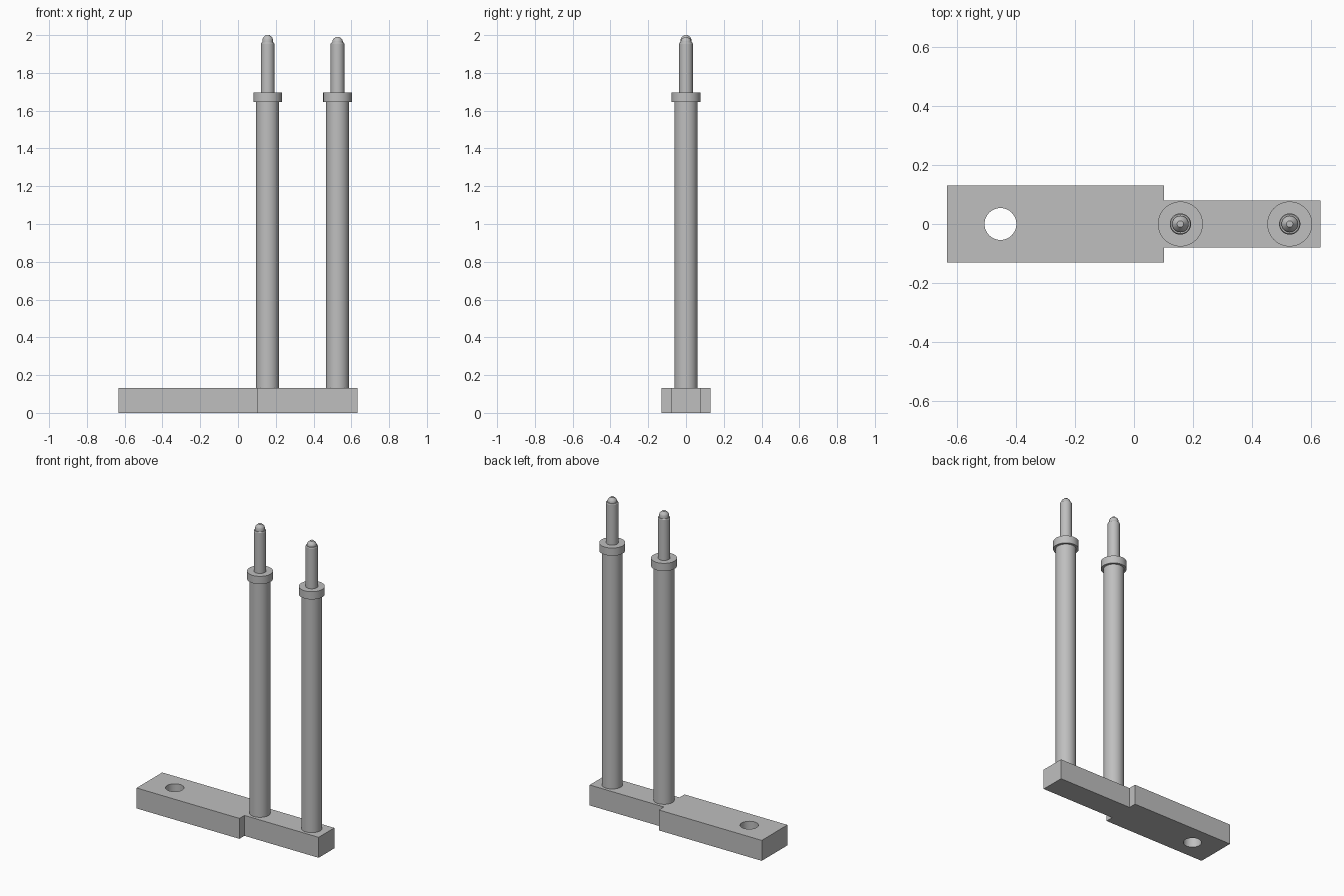
import bpy, math

if "Cube" in bpy.data.objects:
    bpy.data.objects.remove(bpy.data.objects["Cube"])

grey = bpy.data.materials.new("plain_grey")
grey.diffuse_color = (0.52, 0.52, 0.52, 1)
grey.use_nodes = True
grey.node_tree.nodes["Principled BSDF"].inputs["Base Color"].default_value = grey.diffuse_color


def finish(obj):
    bpy.ops.object.select_all(action='DESELECT')
    obj.select_set(True)
    bpy.context.view_layer.objects.active = obj
    bpy.ops.object.shade_smooth_by_angle(angle=math.radians(30))


def lathe(name, profile, x, segments=48):
    """Revolve (radius, z) points around a vertical axis at x, capped at both ends."""
    verts, faces = [], []
    for r, z in profile:
        for i in range(segments):
            a = 2 * math.pi * i / segments
            verts.append((r * math.cos(a), r * math.sin(a), z))
    for k in range(len(profile) - 1):
        for i in range(segments):
            j = (i + 1) % segments
            lo, hi = k * segments, (k + 1) * segments
            faces.append((lo + i, lo + j, hi + j, hi + i))
    faces.append(tuple(reversed(range(segments))))
    faces.append(tuple(range(len(verts) - segments, len(verts))))
    mesh = bpy.data.meshes.new(name)
    mesh.from_pydata(verts, [], faces)
    mesh.materials.append(grey)
    obj = bpy.data.objects.new(name, mesh)
    obj.location.x = x
    bpy.context.collection.objects.link(obj)
    finish(obj)


# Stepped base plate with a round mounting hole, extruded from its outline
BASE_H = 0.132
outline = [(-0.633, -0.131), (0.102, -0.131), (0.102, -0.08), (0.632, -0.08),
           (0.632, 0.08), (0.102, 0.08), (0.102, 0.131), (-0.633, 0.131)]
hole = [(-0.452 + 0.054 * math.cos(2 * math.pi * i / 48),
         0.054 * math.sin(2 * math.pi * i / 48)) for i in range(48)]
curve = bpy.data.curves.new("base_plate", 'CURVE')
curve.dimensions = '2D'
curve.fill_mode = 'BOTH'
curve.extrude = BASE_H / 2
for loop in (outline, hole):
    spline = curve.splines.new('POLY')
    spline.points.add(len(loop) - 1)
    for point, (x, y) in zip(spline.points, loop):
        point.co = (x, y, 0, 1)
    spline.use_cyclic_u = True
curve.materials.append(grey)
base = bpy.data.objects.new("base_plate", curve)
base.location.z = BASE_H / 2
bpy.context.collection.objects.link(base)
base.select_set(True)
bpy.context.view_layer.objects.active = base
bpy.ops.object.convert(target='MESH')
base = bpy.context.view_layer.objects.active
# Weld the caps to the walls
weld = base.modifiers.new("weld", 'WELD')
weld.merge_threshold = 0.0005
bpy.ops.object.modifier_apply(modifier="weld")
finish(base)

# Two posts, each a shaft, a collar and a thin pin with a domed tip
for side, x, top in (("inner", 0.157, 2.0), ("outer", 0.527, 1.99)):
    lathe(side + "_shaft", [(0.061, BASE_H), (0.061, 1.645)], x)
    lathe(side + "_collar", [(0.076, 1.645), (0.076, 1.695)], x)
    lathe(side + "_pin", [(0.036, 1.695), (0.036, 1.955), (0.033, 1.96),
                          (0.028, 1.96), (0.028, top - 0.022), (0.024, top - 0.012),
                          (0.012, top - 0.002), (0.011, top)], x)
